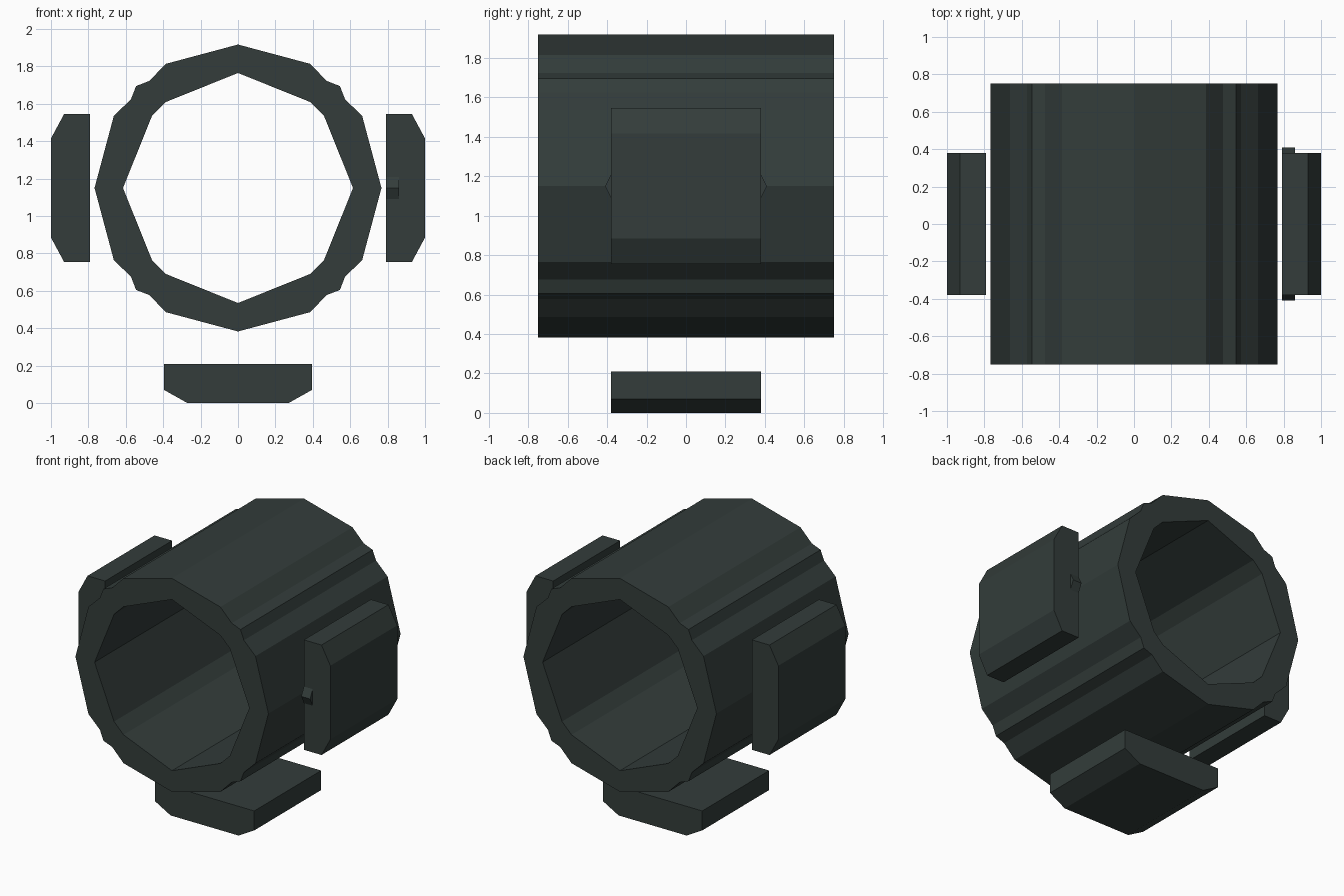
import bpy, bmesh

if "Cube" in bpy.data.objects:
    bpy.data.objects.remove(bpy.data.objects["Cube"])

mat = bpy.data.materials.new("dark slate")
mat.diffuse_color = (0.033, 0.046, 0.043, 1)
mat.use_nodes = True
mat.node_tree.nodes["Principled BSDF"].inputs["Base Color"].default_value = mat.diffuse_color

CZ = 1.15  # height of the ring axis


def make(name, bm):
    bmesh.ops.recalc_face_normals(bm, faces=bm.faces)
    me = bpy.data.meshes.new(name)
    bm.to_mesh(me)
    bm.free()
    me.materials.append(mat)
    ob = bpy.data.objects.new(name, me)
    bpy.context.collection.objects.link(ob)


def prism(name, pts, y0, y1):
    """Extrude an (x, z) profile along y."""
    bm = bmesh.new()
    f = bm.faces.new([bm.verts.new((x, y0, z)) for x, z in pts])
    geo = bmesh.ops.extrude_face_region(bm, geom=[f])["geom"]
    bmesh.ops.translate(bm, vec=(0, y1 - y0, 0),
                        verts=[v for v in geo if isinstance(v, bmesh.types.BMVert)])
    make(name, bm)


def full_loop(quarter):
    """Repeat a quarter profile (top, clockwise) four times around the axis."""
    pts = []
    for _ in range(4):
        pts += quarter
        quarter = [(z, -x) for x, z in quarter]
    return pts


# Hollow barrel: outer loop with small corner ribs, inner octagonal-style bore
outer = full_loop([(0, .767), (.385, .664), (.475, .572), (.545, .545), (.572, .475), (.664, .385)])
inner = full_loop([(0, .615), (.385, .46), (.46, .385)])
bm = bmesh.new()
edges = {}
for key, loop in (("out", outer), ("in", inner)):
    for y in (-.75, .75):
        vs = [bm.verts.new((x, y, CZ + z)) for x, z in loop]
        edges[key, y] = [bm.edges.new((vs[i - 1], vs[i])) for i in range(len(vs))]
for key in ("out", "in"):
    bmesh.ops.bridge_loops(bm, edges=edges[key, -.75] + edges[key, .75])
for y in (-.75, .75):
    bmesh.ops.triangle_fill(bm, use_beauty=True, use_dissolve=False,
                            edges=edges["out", y] + edges["in", y])
make("barrel_ring", bm)

# Three chamfered pads: (across, outward distance from ring axis)
pad = [(-.395, 0), (.395, 0), (.395, .14), (.27, .21), (-.27, .21), (-.395, .14)]
side = [(-.395, 0), (.395, 0), (.395, .14), (.265, .21), (-.265, .21), (-.395, .14)]
prism("bottom_pad", [(a, .21 - d) for a, d in pad], -.38, .38)
for name, s in (("right_pad", 1), ("left_pad", -1)):
    prism(name, [(s * (.79 + d), CZ + a) for a, d in side], -.38, .38)

# Small ridged nubs on the front and back of the right pad
for name, s in (("front_nub", -1), ("back_nub", 1)):
    bm = bmesh.new()
    tri = [(.37, -.08), (.41, 0), (.37, .08)]
    a, b = [[bm.verts.new((x, s * y, CZ + z)) for y, z in tri] for x in (.79, .86)]
    bm.faces.new(a)
    bm.faces.new(b)
    for i in range(3):
        bm.faces.new((a[i - 1], a[i], b[i], b[i - 1]))
    make(name, bm)
